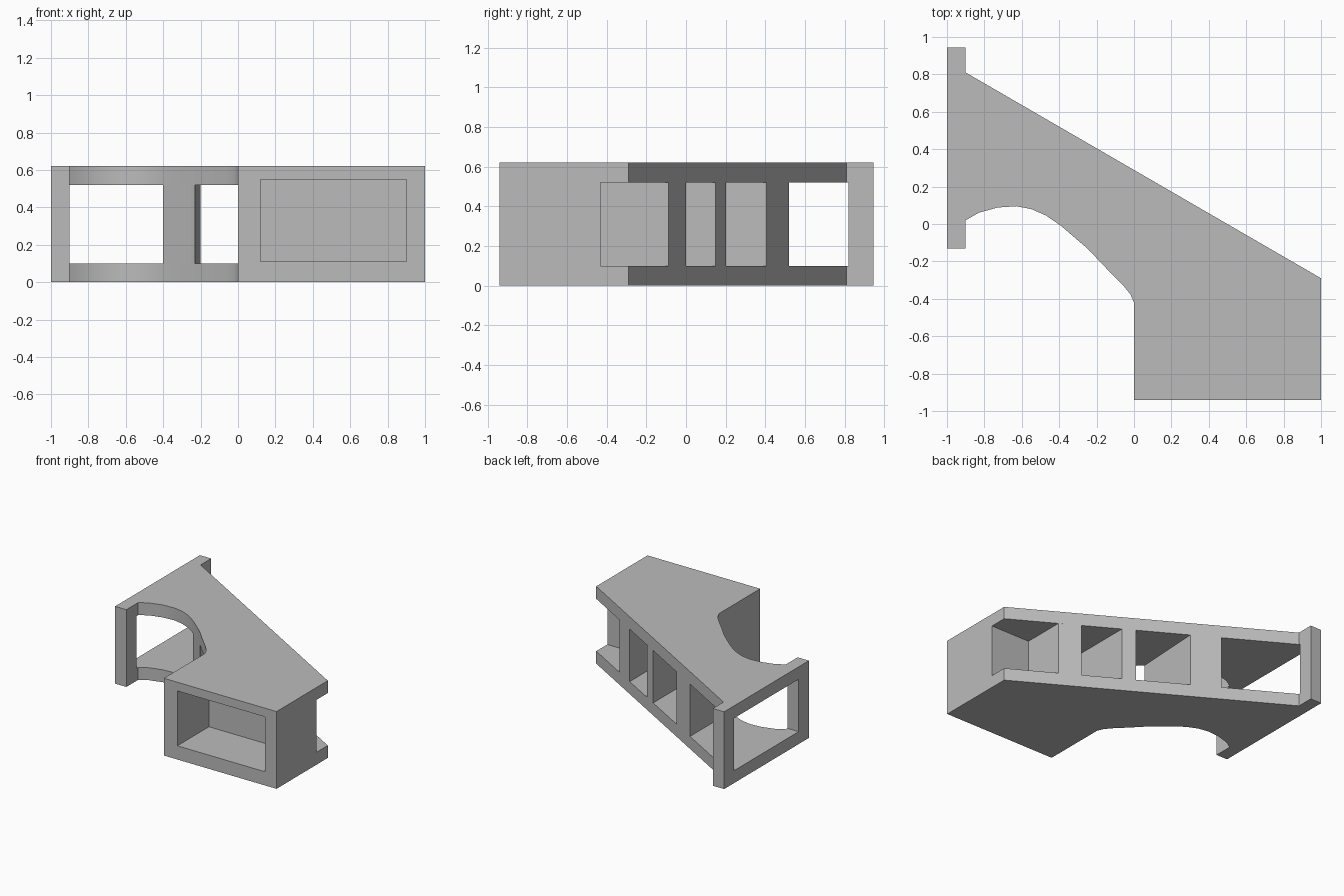
import bpy
import bmesh
from mathutils import Vector

cube = bpy.data.objects.get("Cube")
if cube:
    bpy.data.objects.remove(cube, do_unlink=True)

HEIGHT, LOW, HIGH = 0.62, 0.1, 0.52

grey = bpy.data.materials.new("plain grey")
grey.use_nodes = True
grey.diffuse_color = (0.5, 0.5, 0.5, 1)
grey.node_tree.nodes["Principled BSDF"].inputs["Base Color"].default_value = grey.diffuse_color


def finish(name, bm):
    bmesh.ops.recalc_face_normals(bm, faces=bm.faces[:])
    mesh = bpy.data.meshes.new(name)
    bm.to_mesh(mesh)
    bm.free()
    mesh.materials.append(grey)
    obj = bpy.data.objects.new(name, mesh)
    bpy.context.collection.objects.link(obj)
    return obj


def prism(points, z0, z1):
    """Extrude a plan outline from z0 to z1."""
    bm = bmesh.new()
    base = bm.faces.new([bm.verts.new((x, y, z0)) for x, y in points])
    top = bmesh.ops.extrude_face_region(bm, geom=[base])["geom"]
    bmesh.ops.translate(bm, vec=(0, 0, z1 - z0),
                        verts=[v for v in top if isinstance(v, bmesh.types.BMVert)])
    bmesh.ops.recalc_face_normals(bm, faces=bm.faces[:])
    return bm


def rectangle(x0, x1, y0, y1):
    return [(x0, y0), (x1, y0), (x1, y1), (x0, y1)]


def inset_rectangle(bm, direction, axis, side, bottom, top):
    """Inset the face pointing along direction to a rectangle; return the inner face."""
    face = max(bm.faces, key=lambda f: f.normal.dot(Vector(direction)))
    bmesh.ops.inset_individual(bm, faces=[face], thickness=0.02)
    middle = face.calc_center_median()
    for v in face.verts:
        v.co[axis] = side[0] if v.co[axis] < middle[axis] else side[1]
        v.co.z = bottom if v.co.z < middle.z else top
    return face


def slant(x):
    """The sloping back edge in plan."""
    return 0.81 - 0.579 * (x + 0.9)


# Top and bottom plates with the curved front recess
arch = [(-0.9, 0.02), (-0.83, 0.06), (-0.73, 0.088), (-0.63, 0.095), (-0.55, 0.08),
        (-0.47, 0.045), (-0.39, -0.01), (-0.25, -0.13), (-0.15, -0.235),
        (-0.06, -0.325), (-0.02, -0.375), (0, -0.42)]
outline = arch + [(0, -0.43), (1, -0.43), (1, -0.29), (-0.9, 0.81)]
for name, z0, z1 in (("bottom_plate", 0, LOW), ("top_plate", HIGH, HEIGHT)):
    plate = finish(name, prism(outline, z0, z1))
    bpy.ops.object.select_all(action="DESELECT")
    plate.select_set(True)
    bpy.context.view_layer.objects.active = plate
    bpy.ops.object.shade_smooth_by_angle(angle=0.5)

# Upright ribs between the plates
finish("arch_rib", prism([(-0.4, 0), (-0.25, -0.13), (-0.23, -0.152),
                          (-0.2, slant(-0.2)), (-0.4, slant(-0.4))], LOW, HIGH))
for name, x0, x1 in (("middle_rib", 0.15, 0.24), ("outer_rib", 0.5, 0.65)):
    finish(name, prism([(x0, -0.43), (x1, -0.43), (x1, slant(x1)), (x0, slant(x0))], LOW, HIGH))

# Front box with a blind pocket
bm = prism(rectangle(0, 1, -0.94, -0.43), 0, HEIGHT)
mouth = inset_rectangle(bm, (0, -1, 0), 0, (0.12, 0.9), 0.11, 0.55)
pocket = bmesh.ops.extrude_face_region(bm, geom=[mouth])["geom"]
bmesh.ops.translate(bm, vec=(0, 0.4, 0),
                    verts=[v for v in pocket if isinstance(v, bmesh.types.BMVert)])
if mouth.is_valid:
    bmesh.ops.delete(bm, geom=[mouth], context="FACES_ONLY")
finish("front_box", bm)

# Side flange with a through window
bm = prism(rectangle(-1, -0.9, -0.13, 0.945), 0, HEIGHT)
panes = [inset_rectangle(bm, (s, 0, 0), 1, (0, 0.82), LOW, HIGH) for s in (-1, 1)]
rims = [e for p in panes for e in p.edges]
bmesh.ops.delete(bm, geom=panes, context="FACES_ONLY")
bmesh.ops.bridge_loops(bm, edges=rims)
finish("side_flange", bm)
